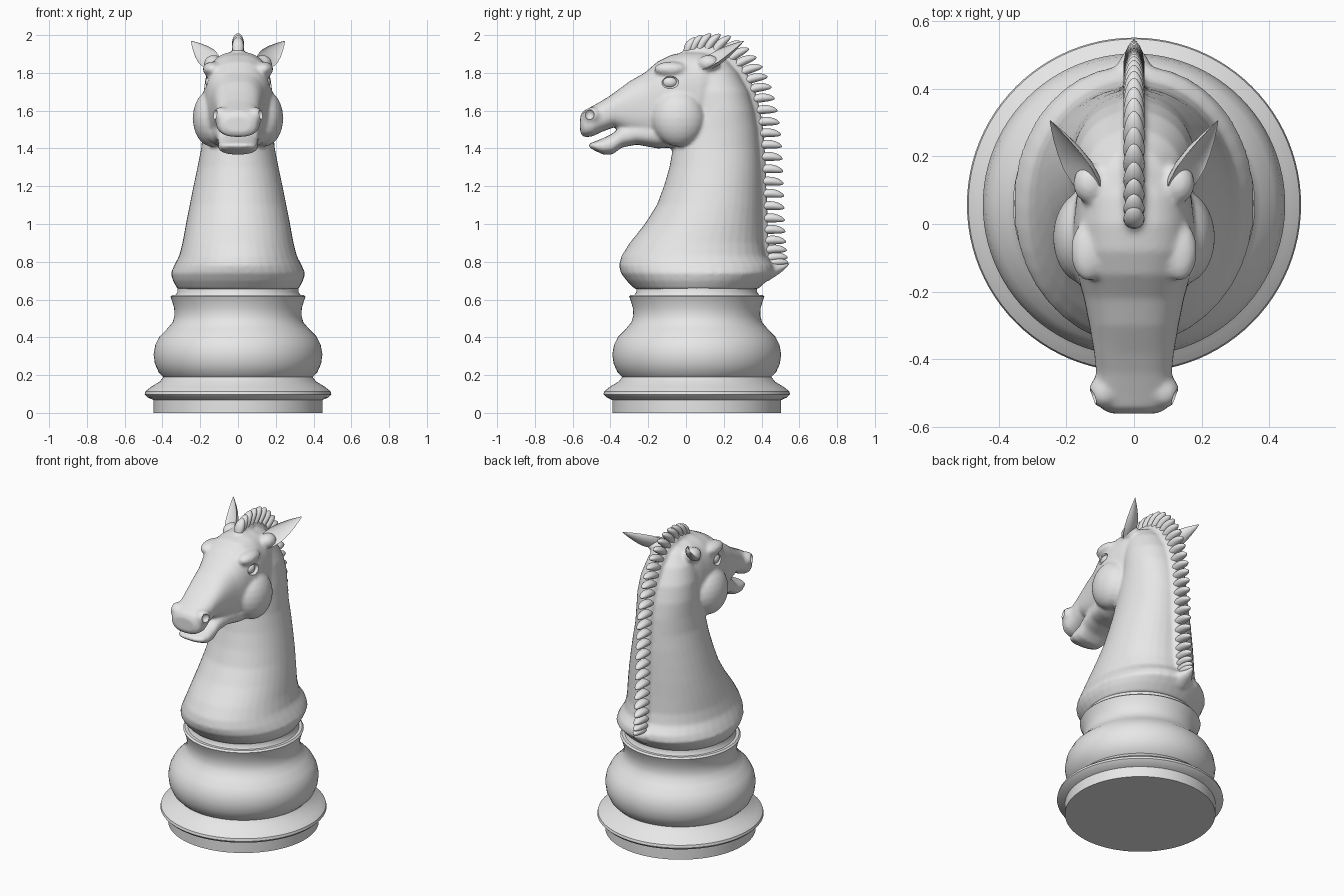
import bpy, bmesh, math
from mathutils import Vector, Matrix

if "Cube" in bpy.data.objects:
    bpy.data.objects.remove(bpy.data.objects["Cube"])

stone = bpy.data.materials.new("pale_stone")
stone.diffuse_color = (0.8, 0.8, 0.8, 1)
stone.use_nodes = True
stone.node_tree.nodes["Principled BSDF"].inputs["Base Color"].default_value = stone.diffuse_color


def finish(name, bm, angle=40):
    bmesh.ops.recalc_face_normals(bm, faces=bm.faces)
    me = bpy.data.meshes.new(name)
    bm.to_mesh(me)
    bm.free()
    me.materials.append(stone)
    ob = bpy.data.objects.new(name, me)
    bpy.context.collection.objects.link(ob)
    smooth(ob, angle)
    return ob


def smooth(ob, angle):
    bpy.ops.object.select_all(action='DESELECT')
    ob.select_set(True)
    bpy.context.view_layer.objects.active = ob
    bpy.ops.object.shade_smooth_by_angle(angle=math.radians(angle))


def loft(bm, rings):
    """Skin a list of equal-length point rings and cap both ends."""
    vs = [[bm.verts.new(p) for p in r] for r in rings]
    n = len(vs[0])
    for a, b in zip(vs, vs[1:]):
        for i in range(n):
            bm.faces.new((a[i], a[(i + 1) % n], b[(i + 1) % n], b[i]))
    bm.faces.new(vs[0][::-1])
    bm.faces.new(vs[-1])


def oval(w, h, p, n=40):
    """Superellipse outline; p below 1 is boxier, above 1 is more pointed."""
    out = []
    for i in range(n):
        c, s = math.cos(math.tau * i / n), math.sin(math.tau * i / n)
        out.append((w * math.copysign(abs(c) ** p, c), h * math.copysign(abs(s) ** p, s)))
    return out


def ball(bm, centre, radii, seg=24):
    m = Matrix.Translation(centre) @ Matrix.Diagonal((*radii, 1))
    bmesh.ops.create_uvsphere(bm, u_segments=seg, v_segments=seg // 2, radius=1, matrix=m)


def pair(bm, centre, radii):
    for s in (-1, 1):
        ball(bm, (s * centre[0], centre[1], centre[2]), radii)


def head_slices(bm, rows, p):
    loft(bm, [[(x, y, (t + b) / 2 + z) for x, z in oval(w, (t - b) / 2, p)]
              for y, t, b, w in rows])


def interp(pts, t):
    """Catmull-Rom sample of a point list, t from 0 to 1."""
    f = t * (len(pts) - 1)
    i = min(int(f), len(pts) - 2)
    u = f - i
    a, b, c, d = (Vector(pts[max(0, min(len(pts) - 1, k))]) for k in range(i - 1, i + 3))
    return 0.5 * (2 * b + (c - a) * u + (2 * a - 5 * b + 4 * c - d) * u * u
                  + (3 * b - a - 3 * c + d) * u ** 3)


# Turned base
profile = [(0.447, 0), (0.447, 0.068), (0.478, 0.082), (0.494, 0.098), (0.49, 0.114),
           (0.46, 0.138), (0.415, 0.165), (0.395, 0.19), (0.42, 0.215), (0.44, 0.26),
           (0.447, 0.31), (0.438, 0.36), (0.415, 0.405), (0.375, 0.445), (0.346, 0.48),
           (0.336, 0.515), (0.338, 0.555), (0.35, 0.595), (0.358, 0.615), (0.348, 0.625),
           (0.33, 0.625), (0.32, 0.64), (0.32, 0.67)]
bm = bmesh.new()
loft(bm, [[(x, y + 0.057, z) for x, y in oval(r, r, 1, 96)] for r, z in profile])
finish("turned_base", bm, 35)

# Neck: height, front y, back y, half width
bm = bmesh.new()
neck = [(0.655, -0.27, 0.38, 0.32), (0.70, -0.315, 0.43, 0.345), (0.74, -0.345, 0.47, 0.356),
        (0.78, -0.355, 0.465, 0.338), (0.83, -0.342, 0.425, 0.312), (0.90, -0.298, 0.41, 0.294),
        (1.0, -0.218, 0.405, 0.276), (1.1, -0.155, 0.403, 0.256), (1.2, -0.117, 0.40, 0.236),
        (1.3, -0.088, 0.397, 0.215), (1.4, -0.07, 0.39, 0.195), (1.5, -0.04, 0.382, 0.186),
        (1.6, 0.0, 0.365, 0.182), (1.7, 0.0, 0.335, 0.172), (1.8, 0.0, 0.28, 0.145),
        (1.87, 0.02, 0.22, 0.10), (1.90, 0.05, 0.17, 0.05)]
loft(bm, [[(x, (f + b) / 2 + y, z) for x, y in oval(w, (b - f) / 2, 0.96)]
          for z, f, b, w in neck])
# Skull and upper muzzle: y, top, bottom, half width
head_slices(bm, [(-0.56, 1.57, 1.485, 0.07), (-0.545, 1.598, 1.46, 0.10), (-0.50, 1.622, 1.462, 0.118),
                 (-0.44, 1.655, 1.49, 0.112), (-0.38, 1.695, 1.512, 0.118), (-0.30, 1.755, 1.47, 0.132),
                 (-0.22, 1.80, 1.44, 0.148), (-0.15, 1.86, 1.41, 0.168), (-0.08, 1.895, 1.41, 0.182),
                 (0.0, 1.912, 1.42, 0.18), (0.08, 1.91, 1.47, 0.17), (0.16, 1.895, 1.55, 0.145),
                 (0.22, 1.86, 1.65, 0.09)], 0.78)
# Lower jaw
head_slices(bm, [(-0.515, 1.425, 1.408, 0.05), (-0.49, 1.434, 1.392, 0.09), (-0.44, 1.454, 1.368, 0.105),
                 (-0.39, 1.478, 1.368, 0.105), (-0.34, 1.52, 1.405, 0.11), (-0.26, 1.54, 1.42, 0.125),
                 (-0.15, 1.55, 1.40, 0.15), (-0.05, 1.55, 1.405, 0.16), (0.05, 1.6, 1.48, 0.12)], 0.8)
pair(bm, (0.14, -0.04, 1.56), (0.10, 0.14, 0.15))      # cheeks
pair(bm, (0.135, -0.08, 1.82), (0.052, 0.09, 0.04))    # brows
pair(bm, (0.088, -0.495, 1.575), (0.046, 0.05, 0.045))  # nostril flares
pair(bm, (0.13, 0.12, 1.85), (0.05, 0.06, 0.045))      # ear roots
# Pointed tail of the flare beneath the mane
loft(bm, [[(x, y, c + z) for x, z in oval(w, h, 1, 16)] for y, c, w, h in
          [(0.36, 0.76, 0.12, 0.08), (0.44, 0.75, 0.07, 0.05),
           (0.50, 0.765, 0.035, 0.025), (0.55, 0.79, 0.006, 0.006)]])
# Crest under the mane
root = [(0.0, 0.01, 1.905), (0, 0.08, 1.92), (0, 0.17, 1.905), (0, 0.25, 1.85), (0, 0.31, 1.765),
        (0, 0.35, 1.66), (0, 0.378, 1.53), (0, 0.39, 1.4), (0, 0.397, 1.26), (0, 0.402, 1.12),
        (0, 0.407, 0.98), (0, 0.415, 0.86), (0, 0.425, 0.78)]
for k in range(70):
    ball(bm, interp(root, k / 69), (0.032, 0.03, 0.03), 12)
horse = finish("horse_bust", bm)

# Sockets and nostrils are cut after the parts are fused
bm = bmesh.new()
pair(bm, (0.195, -0.088, 1.752), (0.05, 0.055, 0.038))
pair(bm, (0.128, -0.512, 1.58), (0.028, 0.026, 0.028))
cutter = finish("socket_cutter", bm)
cutter.hide_render = True
cutter.hide_viewport = False
m = horse.modifiers.new("fuse", 'REMESH')
m.mode, m.voxel_size = 'VOXEL', 0.01
m = horse.modifiers.new("soften", 'SMOOTH')
m.factor, m.iterations = 0.5, 7
m = horse.modifiers.new("sockets", 'BOOLEAN')
m.operation, m.object = 'DIFFERENCE', cutter
dg = bpy.context.evaluated_depsgraph_get()
fused = bpy.data.meshes.new_from_object(horse.evaluated_get(dg))
horse.modifiers.clear()
horse.data = fused
fused.materials.clear()
fused.materials.append(stone)
smooth(horse, 45)
bpy.data.objects.remove(cutter)

# Eyeballs
bm = bmesh.new()
pair(bm, (0.145, -0.085, 1.75), (0.028, 0.04, 0.03))
finish("eyes", bm, 60)

# Mane locks: tapered lobes that sweep backwards
bm = bmesh.new()
count = 27
tilts = [(62, 0, 0), (48, 0, 0), (22, 0, 0), (6, 0, 0), (0, 0, 0), (-2, 0, 0), (0, 0, 0), (8, 0, 0)]
for k in range(count):
    t = k / (count - 1)
    o = interp(root, t)
    a = math.radians(interp(tilts, t).x)
    d = Vector((0, math.cos(a), math.sin(a)))
    up = Vector((0, -math.sin(a), math.cos(a)))
    size = 0.118 - 0.025 * max(0, 1 - t * 6)
    rings = []
    for s, w in ((-0.1, 0.8), (0.25, 1), (0.5, 0.98), (0.72, 0.82), (0.88, 0.56), (0.97, 0.28), (1, 0.08)):
        c = o + d * (size * s) + up * (0.012 - 0.03 * (s - 0.4) ** 2)
        rings.append([c + Vector((x, 0, 0)) + up * z for x, z in oval(0.031 * w, 0.024 * w, 1, 14)])
    loft(bm, rings)
finish("mane_locks", bm, 60)

# Cupped ears
bm = bmesh.new()
for side in (-1, 1):
    base, tip = Vector((0.125, 0.09, 1.845)), Vector((0.248, 0.305, 1.968))
    axis = tip - base
    wide = axis.cross(Vector((0.4, -0.5, 0.5))).normalized()
    front = wide.cross(axis).normalized()
    rings = []
    for s, w in ((0, 0.042), (0.15, 0.052), (0.35, 0.054), (0.55, 0.044), (0.75, 0.028), (0.9, 0.013), (1, 0.002)):
        cup = -0.45 * min(1, s * 4) + 0.4 * (1 - min(1, s * 4))
        ring = []
        for x, y in oval(w, w * 0.75, 1, 24):
            p = base + axis * s + wide * x + front * (y * cup if y > 0 else y)
            ring.append((side * p.x, p.y, p.z))
        rings.append(ring)
    loft(bm, rings)
finish("ears", bm, 50)
